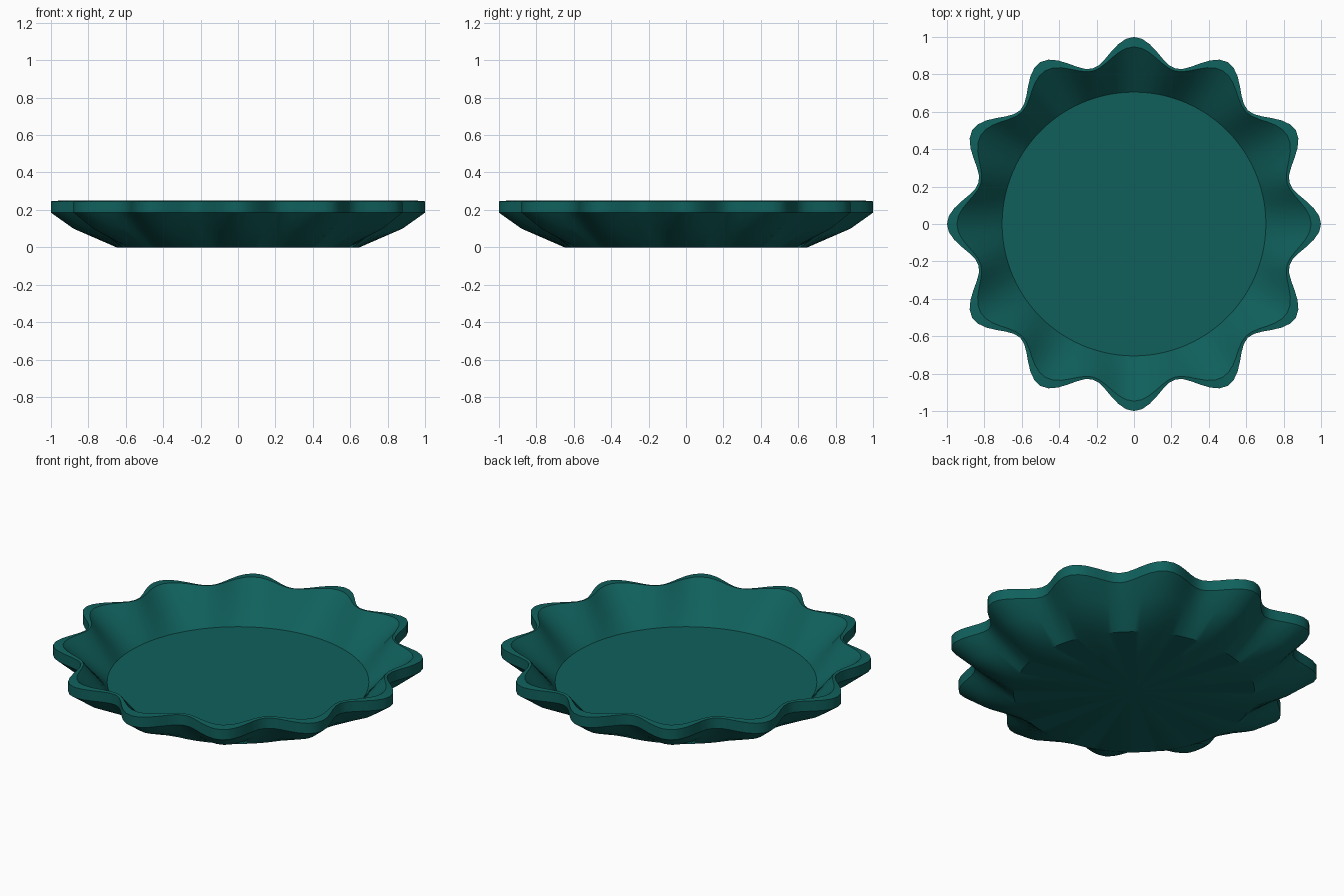
import bpy, bmesh, math

cube = bpy.data.objects.get("Cube")
if cube:
    bpy.data.objects.remove(cube, do_unlink=True)

LOBES = 12
SEGMENTS = 144

# Single glaze colour
teal = bpy.data.materials.new("dark teal glaze")
teal.use_nodes = True
colour = (0.005, 0.118, 0.108, 1.0)
teal.diffuse_color = colour
bsdf = next(n for n in teal.node_tree.nodes if n.type == 'BSDF_PRINCIPLED')
bsdf.inputs["Base Color"].default_value = colour
bsdf.inputs["Roughness"].default_value = 0.6

# Section from the underside, round the rim and down to the floor:
# mean radius, ripple depth, height
SECTION = [
    (0.650, 0.000, 0.000),   # foot
    (0.825, 0.055, 0.100),   # underside bend
    (0.930, 0.070, 0.185),   # rim lower edge
    (0.930, 0.070, 0.246),   # rim outer edge
    (0.897, 0.050, 0.250),   # rim inner edge
    (0.801, 0.025, 0.158),   # inner wall
    (0.705, 0.000, 0.065),   # floor edge
]


def ring(bm, mean, ripple, z):
    """One closed loop of points, rippled once per lobe."""
    verts = []
    for i in range(SEGMENTS):
        a = 2 * math.pi * i / SEGMENTS
        r = mean + ripple * math.cos(LOBES * a)
        verts.append(bm.verts.new((r * math.cos(a), r * math.sin(a), z)))
    return verts


bm = bmesh.new()
rings = [ring(bm, *row) for row in SECTION]

# Walls between neighbouring loops
for low, high in zip(rings, rings[1:]):
    for i in range(SEGMENTS):
        j = (i + 1) % SEGMENTS
        bm.faces.new((low[i], low[j], high[j], high[i]))

# Underside and floor discs
for loop in (rings[0], rings[-1]):
    centre = bm.verts.new((0, 0, loop[0].co.z))
    for i in range(SEGMENTS):
        bm.faces.new((loop[i], loop[(i + 1) % SEGMENTS], centre))

bmesh.ops.recalc_face_normals(bm, faces=bm.faces)
mesh = bpy.data.meshes.new("scalloped_plate")
bm.to_mesh(mesh)
bm.free()
mesh.materials.append(teal)

plate = bpy.data.objects.new("scalloped_plate", mesh)
bpy.context.collection.objects.link(plate)

# Smooth ripples, crisp rim and floor edge
bpy.ops.object.select_all(action='DESELECT')
plate.select_set(True)
bpy.context.view_layer.objects.active = plate
bpy.ops.object.shade_smooth_by_angle(angle=math.radians(30))
